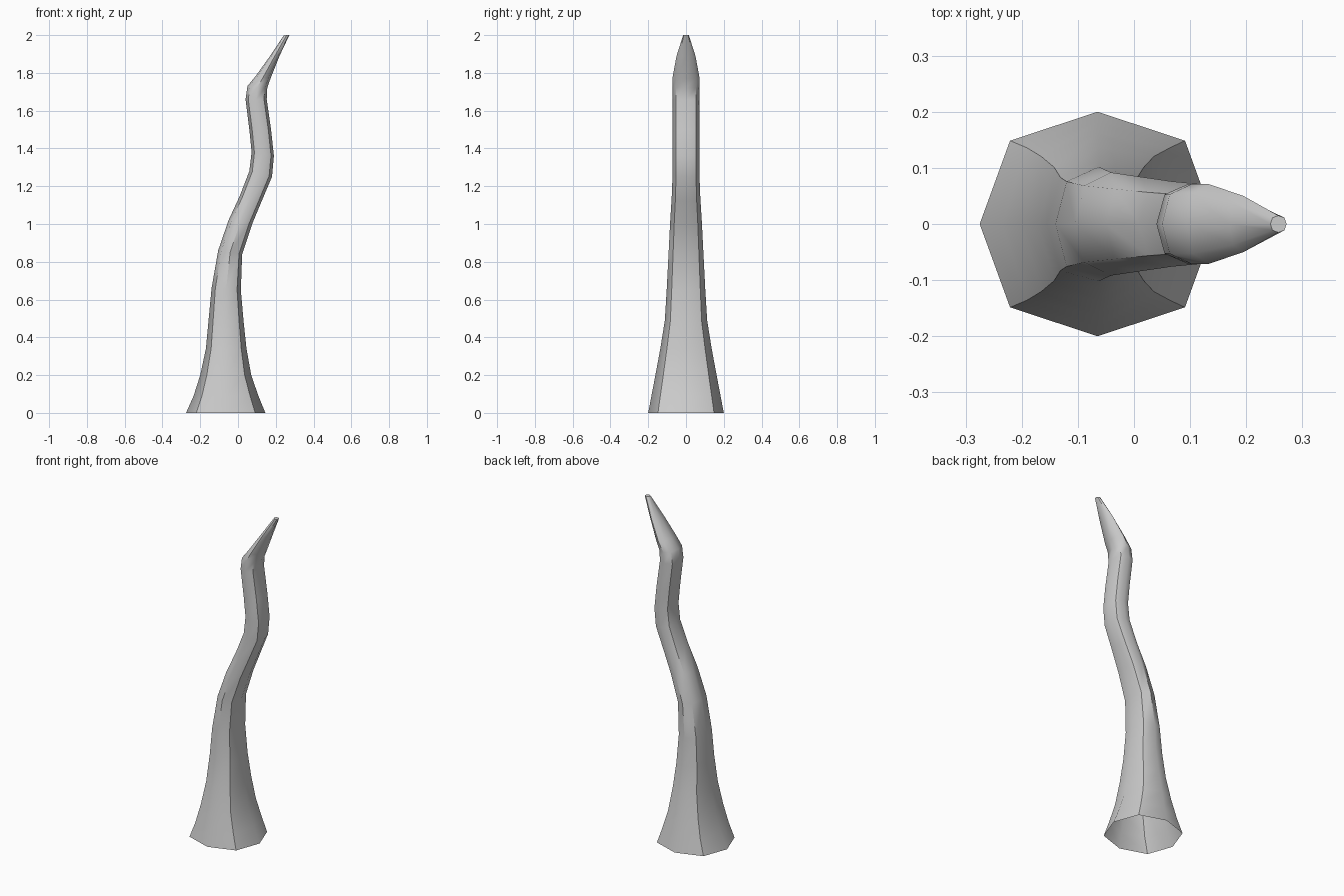
import bpy, bmesh, math
from mathutils import Vector

# Rings up the tentacle: left x, left z, right x, right z, half depth in y
RINGS = [
    (-0.275, 0.00, 0.145, 0.00, 0.200),
    (-0.235, 0.09, 0.108, 0.09, 0.183),
    (-0.200, 0.20, 0.070, 0.20, 0.162),
    (-0.170, 0.34, 0.045, 0.34, 0.136),
    (-0.155, 0.50, 0.030, 0.48, 0.112),
    (-0.140, 0.66, 0.015, 0.65, 0.102),
    (-0.105, 0.86, 0.022, 0.84, 0.092),
    (-0.050, 1.02, 0.075, 1.00, 0.084),
    (0.010, 1.15, 0.125, 1.12, 0.076),
    (0.060, 1.28, 0.180, 1.25, 0.071),
    (0.072, 1.38, 0.190, 1.36, 0.071),
    (0.060, 1.50, 0.175, 1.50, 0.071),
    (0.040, 1.66, 0.152, 1.66, 0.071),
    (0.050, 1.73, 0.155, 1.72, 0.071),
    (0.095, 1.785, 0.172, 1.77, 0.071),
    (0.170, 1.89, 0.220, 1.89, 0.050),
    (0.243, 2.00, 0.272, 2.00, 0.015),
]
SIDES = 8

bm = bmesh.new()
loops = []
for lx, lz, rx, rz, depth in RINGS:
    left, right = Vector((lx, 0, lz)), Vector((rx, 0, rz))
    centre, half = (left + right) / 2, (right - left) / 2
    loop = []
    for i in range(SIDES):
        a = math.tau * i / SIDES
        k = 1.05 if i % 2 else 1.0  # corners sit slightly wide
        loop.append(bm.verts.new(centre + half * math.cos(a) * k
                                 + Vector((0, depth * math.sin(a) * k, 0))))
    loops.append(loop)

# Skin between rings; the base stays open
for a, b in zip(loops, loops[1:]):
    for i in range(SIDES):
        j = (i + 1) % SIDES
        bm.faces.new((a[i], a[j], b[j], b[i]))

# Blunt tip cap
bm.faces.new(loops[-1])

mesh = bpy.data.meshes.new("tentacle")
bm.to_mesh(mesh)
bm.free()
tentacle = bpy.data.objects.new("tentacle", mesh)
bpy.context.collection.objects.link(tentacle)
bpy.context.view_layer.objects.active = tentacle
tentacle.select_set(True)
bpy.ops.object.shade_smooth_by_angle(angle=math.radians(50))
